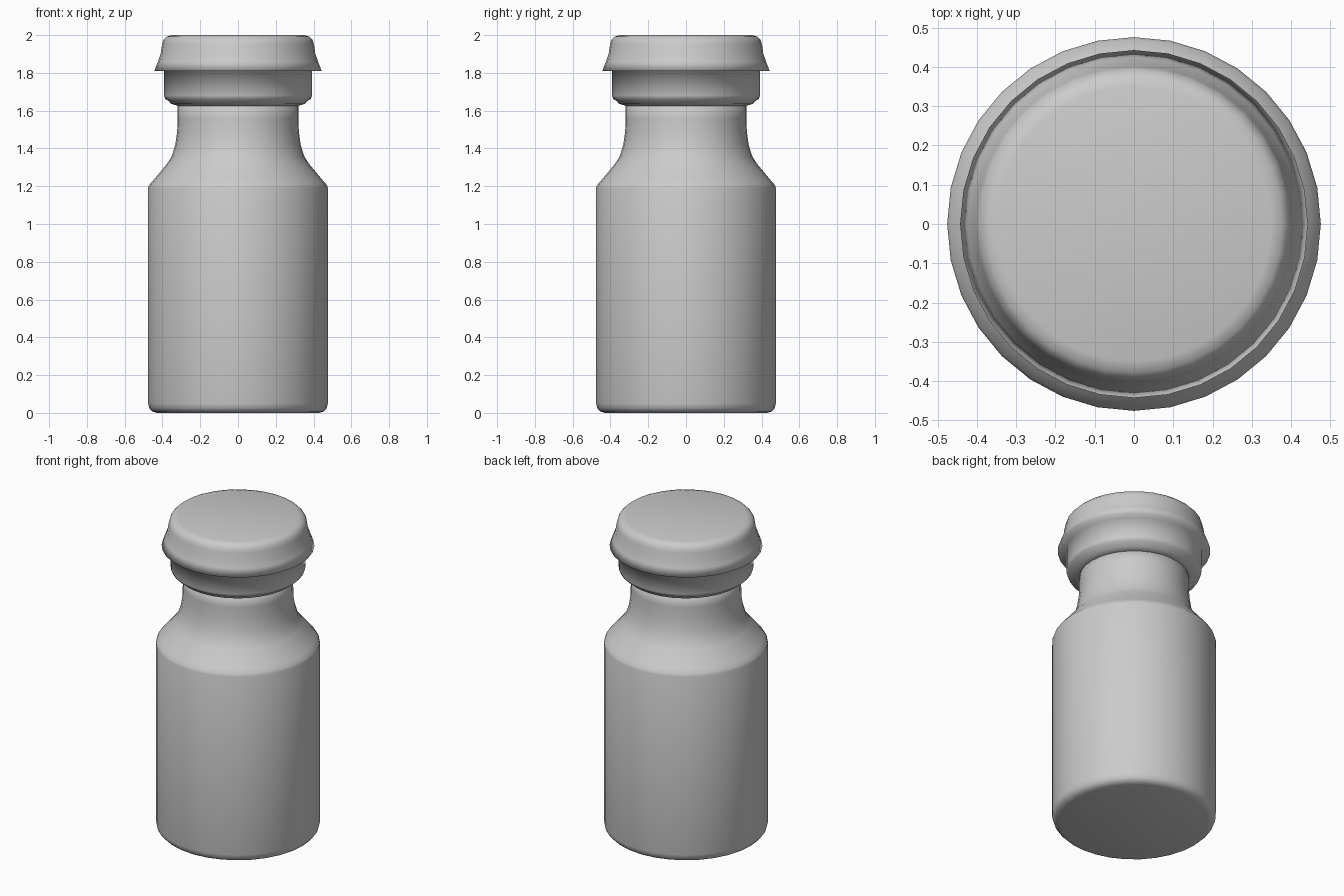
import bpy
import bmesh
import math

cube = bpy.data.objects.get("Cube")
if cube:
    bpy.data.objects.remove(cube, do_unlink=True)

SIDES = 32

grey = bpy.data.materials.new("plain grey")
grey.use_nodes = True
colour = (0.6, 0.6, 0.6, 1)
grey.diffuse_color = colour
grey.node_tree.nodes["Principled BSDF"].inputs["Base Color"].default_value = colour


def lathe(name, profile):
    """Turn a (radius, height) profile around the z axis."""
    bm = bmesh.new()
    verts = [bm.verts.new((r, 0, z)) for r, z in profile]
    edges = [bm.edges.new(pair) for pair in zip(verts, verts[1:])]
    bmesh.ops.spin(bm, geom=verts + edges, cent=(0, 0, 0), axis=(0, 0, 1),
                   angle=math.tau, steps=SIDES, use_merge=True)
    bmesh.ops.remove_doubles(bm, verts=bm.verts, dist=0.0005)
    bmesh.ops.recalc_face_normals(bm, faces=bm.faces)
    mesh = bpy.data.meshes.new(name)
    bm.to_mesh(mesh)
    bm.free()
    mesh.materials.append(grey)
    obj = bpy.data.objects.new(name, mesh)
    bpy.context.collection.objects.link(obj)
    bpy.ops.object.select_all(action="DESELECT")
    obj.select_set(True)
    bpy.context.view_layer.objects.active = obj
    bpy.ops.object.shade_smooth_by_angle(angle=math.radians(150))
    return obj


# Bottle with rounded base, shoulder and concave neck
lathe("bottle", [
    (0, 0), (0.43, 0), (0.455, 0.008), (0.47, 0.025), (0.476, 0.05),
    (0.476, 1.19), (0.47, 1.207), (0.45, 1.23), (0.375, 1.32), (0.35, 1.36),
    (0.332, 1.42), (0.322, 1.49), (0.32, 1.56), (0.32, 1.65), (0, 1.65),
])

# Stopper: collar below a flared lid
lathe("stopper", [
    (0, 1.625), (0.32, 1.626), (0.355, 1.636), (0.366, 1.65), (0.385, 1.662),
    (0.392, 1.68), (0.392, 1.81), (0.443, 1.81), (0.424, 1.86), (0.41, 1.9),
    (0.402, 1.95), (0.395, 1.975), (0.378, 1.992), (0.35, 2), (0, 2),
])
